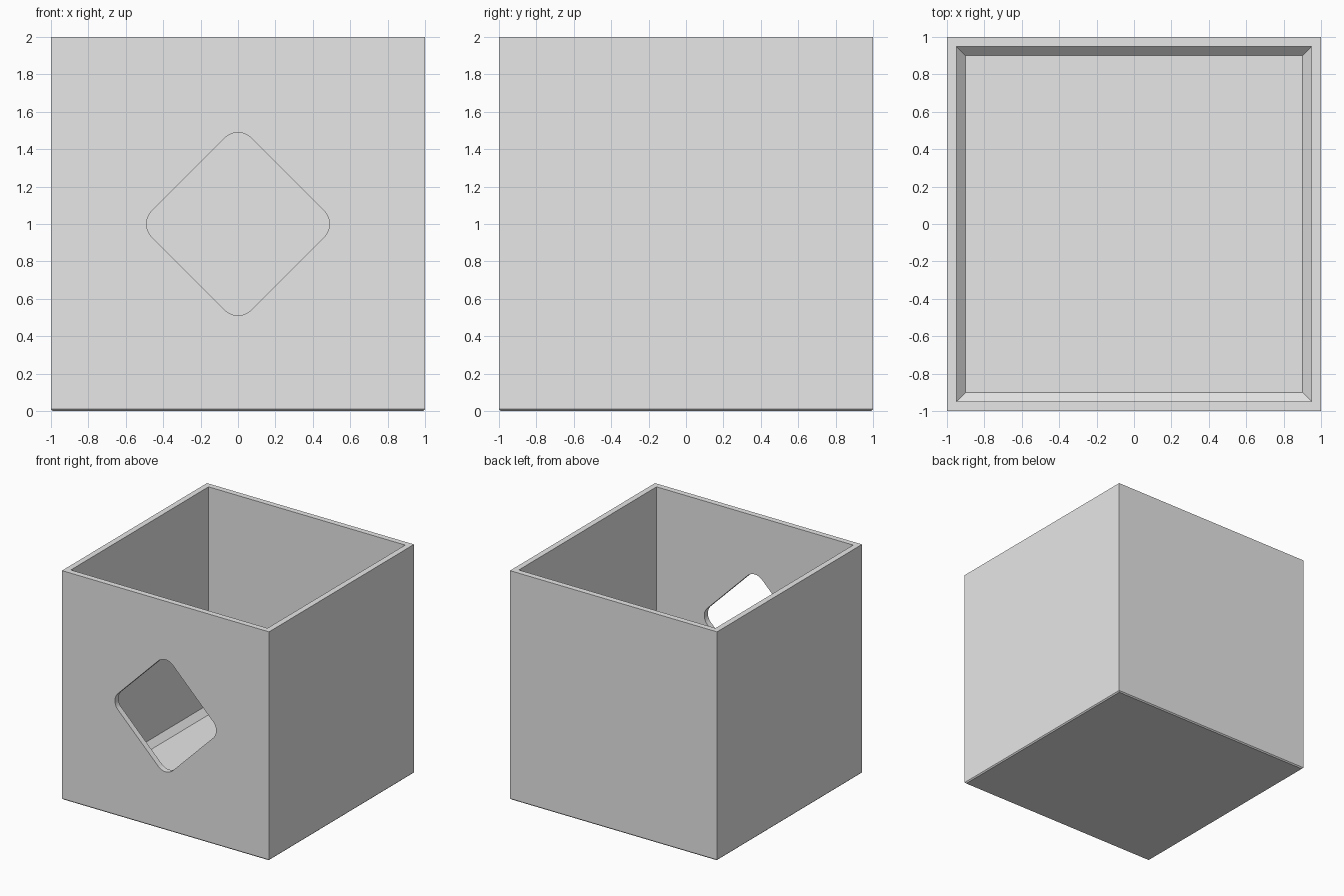
import bpy, bmesh
from math import cos, sin, pi, radians

cube = bpy.data.objects.get("Cube")
if cube:
    bpy.data.objects.remove(cube, do_unlink=True)

# Single grey material
grey = bpy.data.materials.new("light grey")
grey.use_nodes = True
colour = (0.8, 0.8, 0.8, 1)
grey.diffuse_color = colour
grey.node_tree.nodes["Principled BSDF"].inputs["Base Color"].default_value = colour


def loft(name, rings):
    """Skin a stack of point rings and cap both ends."""
    bm = bmesh.new()
    loops = [[bm.verts.new(p) for p in ring] for ring in rings]
    n = len(loops[0])
    for low, high in zip(loops, loops[1:]):
        for i in range(n):
            j = (i + 1) % n
            bm.faces.new((low[i], low[j], high[j], high[i]))
    bm.faces.new(loops[0][::-1])
    bm.faces.new(loops[-1])
    bmesh.ops.recalc_face_normals(bm, faces=bm.faces)
    mesh = bpy.data.meshes.new(name)
    bm.to_mesh(mesh)
    bm.free()
    mesh.materials.append(grey)
    obj = bpy.data.objects.new(name, mesh)
    bpy.context.collection.objects.link(obj)
    return obj


def square(half, z):
    return [(x * half, y * half, z) for x, y in ((-1, -1), (1, -1), (1, 1), (-1, 1))]


# Open box: chamfered foot, outer wall, rim, inner wall, chamfered floor
profile = [(0.99, 0), (1, 0.01), (1, 2), (0.95, 2), (0.95, 0.1), (0.9, 0.05)]
box = loft("open_box", [square(h, z) for h, z in profile])

# Rounded diamond opening in the front wall
HALF, RADIUS, STEPS = 0.375, 0.1, 12
reach = (HALF - RADIUS) * 2 ** 0.5
outline = []
for corner in range(4):
    mid = corner * pi / 2
    for k in range(STEPS + 1):
        a = mid - pi / 4 + k * pi / 2 / STEPS
        outline.append((reach * cos(mid) + RADIUS * cos(a),
                        1 + reach * sin(mid) + RADIUS * sin(a)))
cutter = loft("opening_cutter", [[(x, y, z) for x, z in outline] for y in (-1.2, -0.8)])
cutter.hide_render = True

cut = box.modifiers.new("opening", 'BOOLEAN')
cut.operation = 'DIFFERENCE'
cut.solver = 'EXACT'
cut.object = cutter

bpy.ops.object.select_all(action='DESELECT')
bpy.context.view_layer.objects.active = box
box.select_set(True)
bpy.ops.object.modifier_apply(modifier=cut.name)
bpy.data.objects.remove(cutter, do_unlink=True)

# Smooth only the rounded corners of the opening
bpy.ops.object.shade_smooth_by_angle(angle=radians(30))
